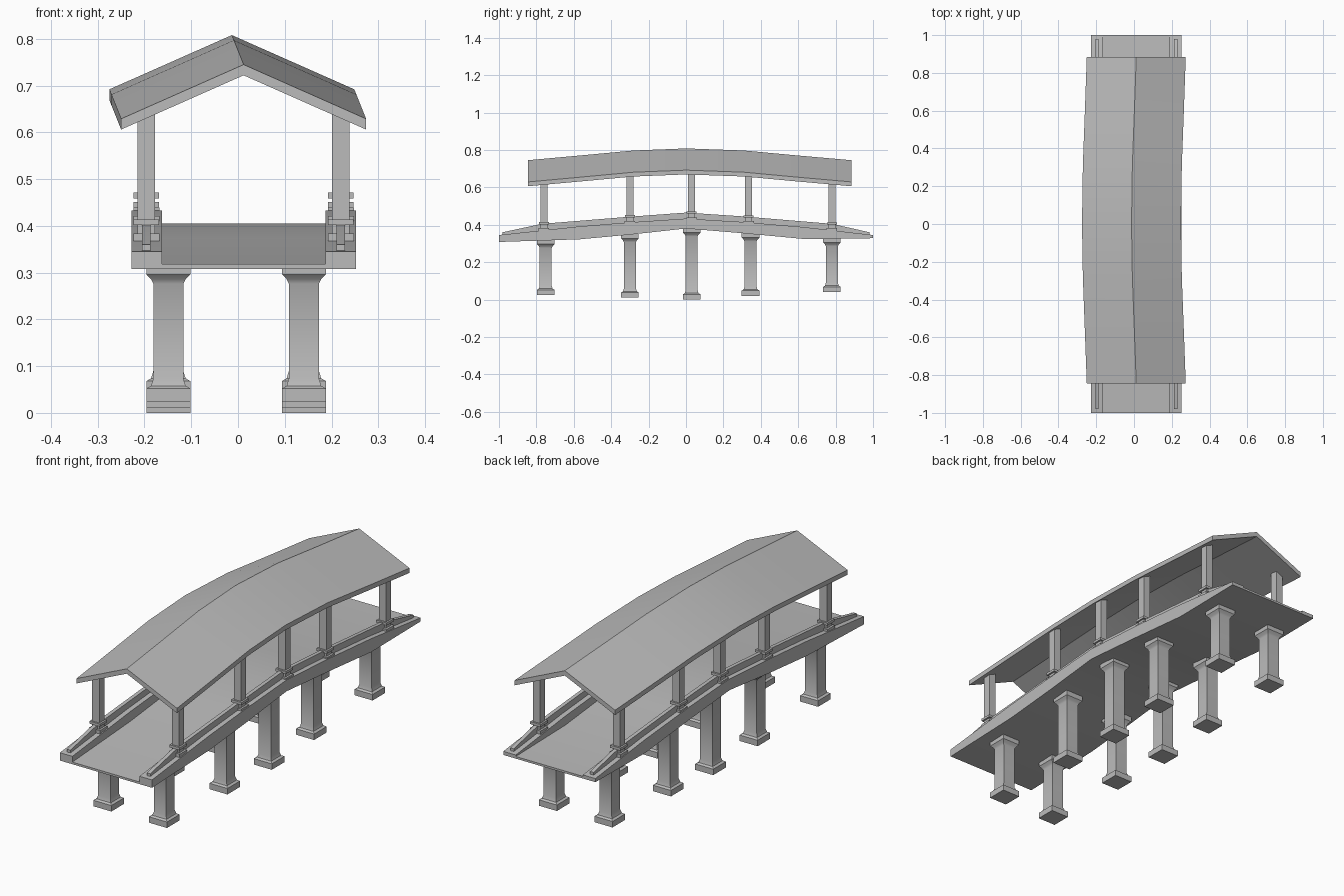
import bpy, bmesh

cube = bpy.data.objects.get("Cube")
if cube:
    bpy.data.objects.remove(cube)

stone = bpy.data.materials.new("plain grey")
stone.use_nodes = True
GREY = (0.5, 0.5, 0.5, 1)
stone.diffuse_color = GREY
stone.node_tree.nodes["Principled BSDF"].inputs["Base Color"].default_value = GREY

MID = 0.012  # centre line of the walkway


def loft(name, rings):
    """Skin a list of closed rings and cap both ends."""
    bm = bmesh.new()
    loops = [[bm.verts.new(p) for p in ring] for ring in rings]
    n = len(loops[0])
    for a, b in zip(loops, loops[1:]):
        for i in range(n):
            j = (i + 1) % n
            bm.faces.new((a[i], a[j], b[j], b[i]))
    bm.faces.new(loops[0][::-1])
    bm.faces.new(loops[-1])
    bmesh.ops.recalc_face_normals(bm, faces=bm.faces)
    mesh = bpy.data.meshes.new(name)
    bm.to_mesh(mesh)
    bm.free()
    mesh.materials.append(stone)
    obj = bpy.data.objects.new(name, mesh)
    bpy.context.collection.objects.link(obj)
    bpy.ops.object.select_all(action='DESELECT')
    obj.select_set(True)
    bpy.context.view_layer.objects.active = obj
    bpy.ops.object.shade_smooth_by_angle()
    return obj


def square_stack(name, x, y, layers):
    """Square column from (half width, z) layers."""
    corners = ((-1, -1), (1, -1), (1, 1), (-1, 1))
    return loft(name, [[(x + sx * h, y + sy * h, z) for sx, sy in corners]
                       for h, z in layers])


def at(profile, y):
    """Height of a side profile at y."""
    for (y0, z0), (y1, z1) in zip(profile, profile[1:]):
        if y <= y1:
            return z0 + (z1 - z0) * (y - y0) / (y1 - y0)
    return profile[-1][1]


# Side profiles (y, z)
under = [(-1, .308), (-.57, .322), (-.3, .347), (0, .38), (.3, .355), (.63, .324), (1, .328)]
walk = [(-1, .318), (-.6, .342), (-.3, .374), (0, .405), (.3, .378), (.63, .345), (1, .338)]
kerb = [(-1, .345), (-.77, .375), (-.3, .413), (0, .433), (.3, .415), (.78, .375), (1, .345)]
rail = [(-.98, .36), (-.77, .405), (-.3, .443), (0, .465), (.3, .445), (.78, .405), (.98, .36)]
ridge = [(-.845, .745), (-.57, .77), (-.28, .797), (0, .808), (.31, .797), (.6, .77), (.885, .745)]

# Deck with raised kerbs, one channel-shaped section
rings = []
for y, b in under:
    w, k = at(walk, y), at(kerb, y)
    section = [(-.24, b), (.24, b), (.24, k), (.175, k),
               (.175, w), (-.175, w), (-.175, k), (-.24, k)]
    rings.append([(MID + x, y, z) for x, z in section])
loft("deck", rings)

# Arched gable roof, bowed slightly to one side
HALF, DROP, THICK = .262, .116, .023


def ridge_x(y):
    return MID - .4 * (at(ridge, y) - .745)


rings = []
for y, z in ridge:
    c = ridge_x(y)
    section = [(-HALF, z - DROP), (0, z), (HALF, z - DROP),
               (HALF, z - DROP - THICK), (0, z - THICK), (-HALF, z - DROP - THICK)]
    rings.append([(c + x, y, h) for x, h in section])
loft("roof", rings)

for side, label in ((-1, "right"), (1, "left")):
    # Handrails on the kerbs
    x = MID + side * .208
    rings = []
    for y, z in rail:
        low = min(at(kerb, y), z) - .006
        rings.append([(x - .009, y, low), (x + .009, y, low),
                      (x + .009, y, z), (x - .009, y, z)])
    loft(label + "_rail", rings)

    # Roof posts with two collars
    for i, y in enumerate((-.76, -.3, .03, .335, .78)):
        top = at(ridge, y) - THICK - DROP * abs(x - ridge_x(y)) / HALF + .009
        foot, r = at(kerb, y), at(rail, y)
        square_stack(f"{label}_post_{i + 1}", x, y, [(.0185, foot - .01), (.0185, top)])
        square_stack(f"{label}_post_foot_{i + 1}", x, y, [(.028, foot - .01), (.028, foot + .008)])
        square_stack(f"{label}_post_collar_{i + 1}", x, y, [(.027, r - .004), (.027, r + .008)])

    # Piers with flared bases and caps
    feet = ((-.75, .024), (-.3, .01), (.03, 0), (.345, .02), (.78, .04))
    for i, (y, z) in enumerate(feet):
        top = at(under, y) + .004
        square_stack(f"{label}_pier_{i + 1}", -.004 + side * .145, y, [
            (.047, z), (.047, z + .028), (.037, z + .034), (.032, z + .05),
            (.032, top - .044), (.037, top - .034), (.047, top - .024), (.047, top)])
